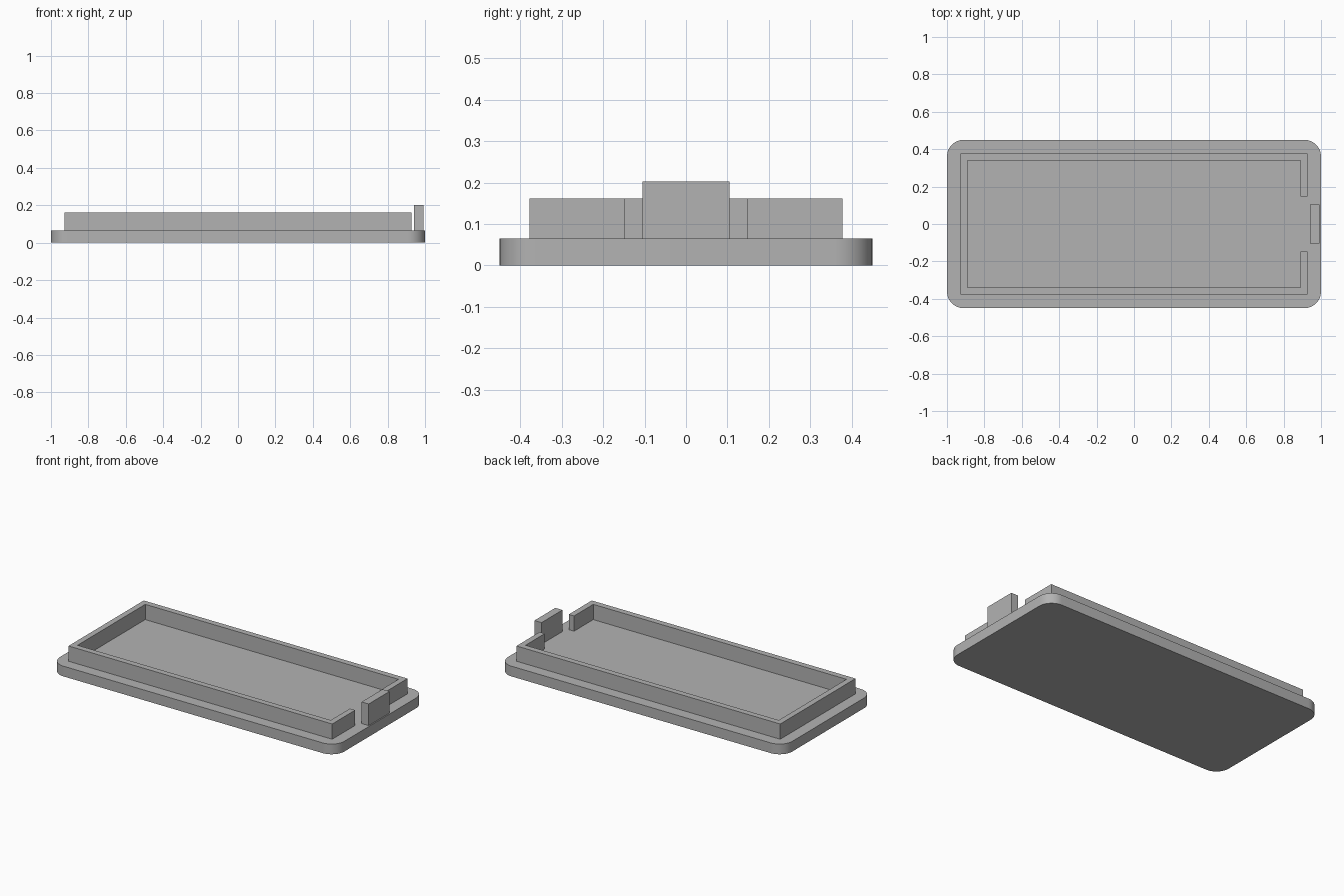
import bpy, bmesh
from math import cos, sin, pi

cube = bpy.data.objects.get("Cube")
if cube:
    bpy.data.objects.remove(cube, do_unlink=True)

grey = bpy.data.materials.new("plain grey")
grey.use_nodes = True
colour = (0.45, 0.45, 0.45, 1)
grey.diffuse_color = colour
grey.node_tree.nodes["Principled BSDF"].inputs["Base Color"].default_value = colour


def extrude_outline(name, outline, z0, z1, smooth=False):
    """Closed solid from a counter-clockwise outline, raised from z0 to z1."""
    bm = bmesh.new()
    face = bm.faces.new([bm.verts.new((x, y, z0)) for x, y in outline])
    grown = bmesh.ops.extrude_face_region(bm, geom=[face], use_keep_orig=True)
    for v in grown["geom"]:
        if isinstance(v, bmesh.types.BMVert):
            v.co.z = z1
    bmesh.ops.recalc_face_normals(bm, faces=bm.faces)
    mesh = bpy.data.meshes.new(name)
    bm.to_mesh(mesh)
    bm.free()
    mesh.materials.append(grey)
    obj = bpy.data.objects.new(name, mesh)
    bpy.context.collection.objects.link(obj)
    if smooth:
        bpy.ops.object.select_all(action="DESELECT")
        obj.select_set(True)
        bpy.context.view_layer.objects.active = obj
        bpy.ops.object.shade_smooth_by_angle()
    return obj


def rounded_rectangle(hx, hy, r, steps=12):
    corners = ((1, 1), (-1, 1), (-1, -1), (1, -1))
    return [(sx * (hx - r) + r * cos((q + i / steps) * pi / 2),
             sy * (hy - r) + r * sin((q + i / steps) * pi / 2))
            for q, (sx, sy) in enumerate(corners) for i in range(steps + 1)]


plate_top = 0.065

# Rounded base plate
extrude_outline("base_plate", rounded_rectangle(1, 0.45, 0.09), 0, plate_top, True)

# Rim wall, open in the middle of the +x end
ox, oy, ix, iy, gap = 0.927, 0.378, 0.89, 0.34, 0.147
half = [(ix, gap), (ox, gap), (ox, oy), (-ox, oy)]
inner = [(-ix, iy), (ix, iy)]
outline = (half + [(x, -y) for x, y in reversed(half)]
           + [(x, -y) for x, y in reversed(inner)] + inner)
extrude_outline("rim_wall", outline, plate_top, 0.162)

# Upright tab in front of the opening
extrude_outline("latch_tab", [(0.942, -0.105), (0.992, -0.105), (0.992, 0.105), (0.942, 0.105)],
                plate_top, 0.202)
